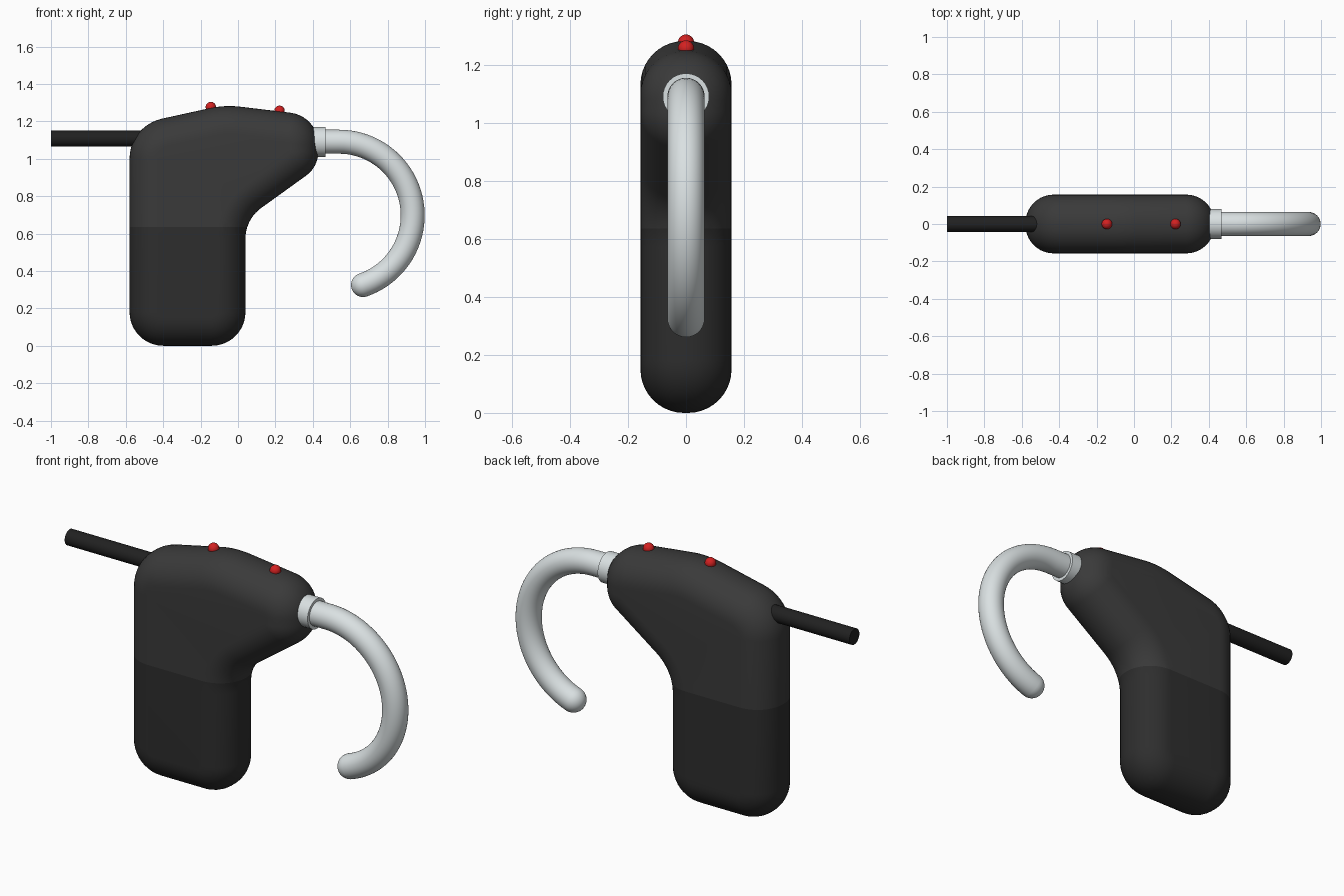
import bpy, bmesh, math
from mathutils import Vector

if "Cube" in bpy.data.objects:
    bpy.data.objects.remove(bpy.data.objects["Cube"])


def material(name, rgb):
    m = bpy.data.materials.new(name)
    m.diffuse_color = (*rgb, 1)
    m.use_nodes = True
    m.node_tree.nodes["Principled BSDF"].inputs["Base Color"].default_value = m.diffuse_color
    return m


SHELL = material("shell_grey", (0.042, 0.042, 0.042))
LOWER = material("battery_grey", (0.027, 0.027, 0.027))
BLACK = material("cable_black", (0.015, 0.015, 0.015))
CLEAR = material("pale_plastic", (0.70, 0.75, 0.76))
RED = material("light_red", (0.65, 0.015, 0.015))


def finish(name, bm, mat):
    bmesh.ops.recalc_face_normals(bm, faces=bm.faces)
    mesh = bpy.data.meshes.new(name)
    bm.to_mesh(mesh)
    bm.free()
    ob = bpy.data.objects.new(name, mesh)
    bpy.context.collection.objects.link(ob)
    mesh.materials.append(mat)
    bpy.ops.object.select_all(action='DESELECT')
    ob.select_set(True)
    bpy.context.view_layer.objects.active = ob
    bpy.ops.object.shade_smooth_by_angle(angle=math.radians(35))
    return ob


def loft(rings):
    """Skin a list of equal-length closed rings and cap both ends."""
    bm = bmesh.new()
    loops = [[bm.verts.new(p) for p in ring] for ring in rings]
    n = len(loops[0])
    for a, b in zip(loops, loops[1:]):
        for i in range(n):
            j = (i + 1) % n
            bm.faces.new((a[i], a[j], b[j], b[i]))
    bm.faces.new(loops[0])
    bm.faces.new(loops[-1])
    return bm


def fillet(corners, steps=10):
    """Counter-clockwise polygon (x, z, radius) -> rounded (point, outward normal) list."""
    out = []
    for i, (x, z, r) in enumerate(corners):
        p = Vector((x, z))
        d1 = (p - Vector(corners[i - 1][:2])).normalized()
        d2 = (Vector(corners[(i + 1) % len(corners)][:2]) - p).normalized()
        turn = math.atan2(d1.x * d2.y - d1.y * d2.x, d1.dot(d2))
        side = 1 if turn > 0 else -1
        n1 = Vector((d1.y, -d1.x))
        centre = p - d1 * r * math.tan(abs(turn) / 2) - n1 * r * side
        a0 = math.atan2(n1.y, n1.x)
        for k in range(steps + 1):
            a = a0 + turn * k / steps
            n = Vector((math.cos(a), math.sin(a)))
            out.append((centre + n * r * side, n))
    return out


def tube(path, segments=32):
    """Tube in the xz plane from (x, z, angle of direction, radius)."""
    rings = []
    for x, z, a, r in path:
        ring = []
        for k in range(segments):
            t = 2 * math.pi * k / segments
            c = r * math.cos(t)
            ring.append((x - math.sin(a) * c, r * math.sin(t), z + math.cos(a) * c))
        rings.append(ring)
    return loft(rings)


# Body shell: rounded outline with full-round edges, split at the battery seam
OUTLINE = fillet([(-0.58, 0, 0.18), (0.04, 0, 0.18), (0.04, 0.676, 0.2),
                  (0.43, 0.957, 0.16), (0.43, 1.228, 0.17),
                  (-0.07, 1.288, 0.5), (-0.58, 1.176, 0.22)])
HALF, EDGE, SEAM = 0.157, 0.15, 0.635


def body(name, mat, keep_upper):
    rings = []
    for s in (-1, 1):
        for k in range(11):
            t = math.pi / 2 * (k / 10 if s > 0 else 1 - k / 10)
            inset = EDGE * (1 - math.cos(t))
            y = s * (HALF - EDGE + EDGE * math.sin(t))
            rings.append([(p.x - n.x * inset, y, p.y - n.y * inset) for p, n in OUTLINE])
    bm = loft(rings)
    cut = bmesh.ops.bisect_plane(
        bm, geom=bm.verts[:] + bm.edges[:] + bm.faces[:],
        plane_co=(0, 0, SEAM), plane_no=(0, 0, 1),
        clear_inner=keep_upper, clear_outer=not keep_upper)
    edges = [e for e in cut["geom_cut"] if isinstance(e, bmesh.types.BMEdge)]
    bmesh.ops.contextual_create(bm, geom=edges)
    return finish(name, bm, mat)


body("processor_housing", SHELL, True)
body("battery_pack", LOWER, False)

# Ear hook: short straight run, arc, then a hemispherical tip
R, TUBE, CX, CZ = 0.394, 0.064, 0.54, 0.697
path = [(0.40, CZ + R, 0, TUBE)]
END = math.radians(-71)
for k in range(41):
    a = math.pi / 2 + (END - math.pi / 2) * k / 40
    path.append((CX + R * math.cos(a), CZ + R * math.sin(a), a - math.pi / 2, TUBE))
x, z, d, _ = path[-1]
for k in range(1, 9):
    t = math.pi / 2 * k / 8.15
    s = TUBE * math.sin(t)
    path.append((x + s * math.cos(d), z + s * math.sin(d), d, TUBE * math.cos(t)))
finish("ear_hook", tube(path), CLEAR)

# Hook collar and cable
finish("hook_collar", tube([(0.39, 1.09, 0, 0.08), (0.469, 1.09, 0, 0.08)]), CLEAR)
finish("cable", tube([(-1.0, 1.108, 0, 0.042), (-0.46, 1.108, 0, 0.042)]), BLACK)

# Indicator lights
for name, x, z in (("rear_light", -0.145, 1.276), ("front_light", 0.222, 1.256)):
    bm = bmesh.new()
    bmesh.ops.create_uvsphere(bm, u_segments=24, v_segments=14, radius=0.028)
    bmesh.ops.translate(bm, verts=bm.verts, vec=(x, 0, z))
    finish(name, bm, RED)
